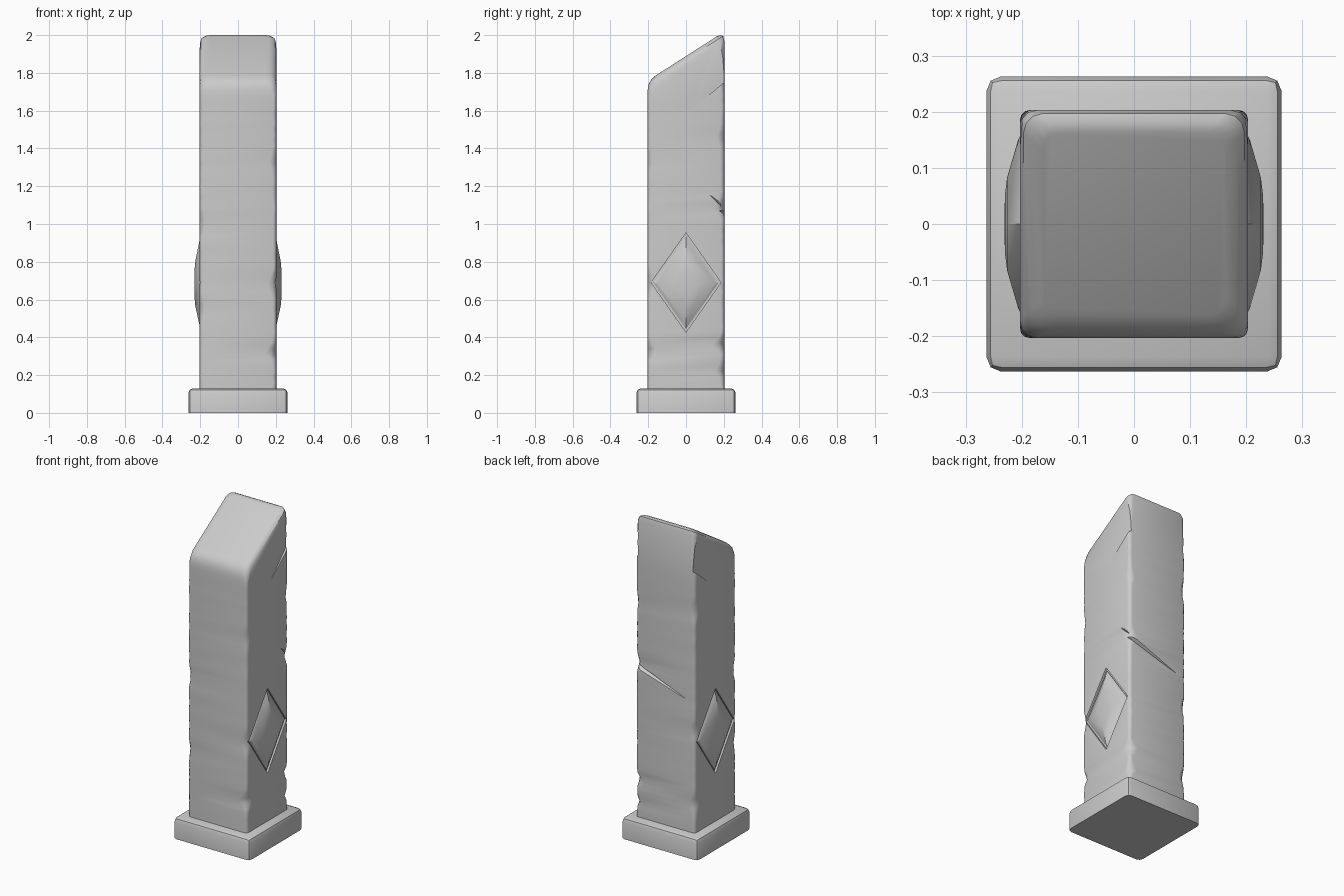
import bpy, bmesh, math, random
from mathutils import Vector

if "Cube" in bpy.data.objects:
    bpy.data.objects.remove(bpy.data.objects["Cube"])

random.seed(4)
W = 0.203                       # half width of the shaft


def make_object(name, bm):
    bmesh.ops.recalc_face_normals(bm, faces=bm.faces)
    me = bpy.data.meshes.new(name)
    bm.to_mesh(me)
    bm.free()
    ob = bpy.data.objects.new(name, me)
    bpy.context.collection.objects.link(ob)
    return ob


def activate(ob):
    bpy.ops.object.select_all(action='DESELECT')
    ob.select_set(True)
    bpy.context.view_layer.objects.active = ob


def smooth(ob, angle=35):
    activate(ob)
    bpy.ops.object.shade_smooth_by_angle(angle=math.radians(angle))


def loft(name, rings):
    bm = bmesh.new()
    loops = [[bm.verts.new(p) for p in r] for r in rings]
    n = len(rings[0])
    for a, b in zip(loops, loops[1:]):
        for i in range(n):
            bm.faces.new((a[i], a[(i + 1) % n], b[(i + 1) % n], b[i]))
    bm.faces.new(loops[0][::-1])
    bm.faces.new(loops[-1])
    return make_object(name, bm)


def carve(target, points):
    """Cut the convex hull of the points out of the target."""
    bm = bmesh.new()
    for p in points:
        bm.verts.new(p)
    bmesh.ops.convex_hull(bm, input=bm.verts)
    cutter = make_object("cutter", bm)
    cutter.hide_render = True
    mod = target.modifiers.new("carve", 'BOOLEAN')
    mod.operation, mod.solver, mod.object = 'DIFFERENCE', 'EXACT', cutter
    activate(target)
    bpy.ops.object.modifier_apply(modifier=mod.name)
    bpy.data.objects.remove(cutter)


def section(half, radii):
    """Square cross-section with its own corner radius at each corner."""
    pts = []
    for c, r in enumerate(radii):
        a0 = c * math.pi / 2
        sx, sy = [(1, 1), (-1, 1), (-1, -1), (1, -1)][c]
        for k in range(4):
            a = a0 + k * math.pi / 6
            pts.append((sx * (half - r) + r * math.cos(a),
                        sy * (half - r) + r * math.sin(a)))
    return pts


# worn edges: (corner, height, spread, extra radius)
chips = [(0, 1.08, .035, .04), (0, .36, .03, .04), (0, .22, .03, .03),
         (0, 1.45, .05, .015), (3, .32, .03, .045), (3, .68, .05, .02),
         (3, 1.33, .03, .02), (1, .3, .04, .03), (1, .75, .04, .02),
         (1, 1.5, .06, .02), (2, .55, .04, .02), (2, 1.0, .06, .02)]

# shaft with slanted, rounded top
rings = []
for i in range(54):
    z = 0.1 + 1.58 * i / 53
    radii = []
    for c in range(4):
        r = 0.016 + random.uniform(0, .008)
        for cc, zc, s, d in chips:
            if cc == c:
                r += d * math.exp(-((z - zc) / s) ** 2)
        radii.append(r)
    rings.append([(x, y, z) for x, y in section(W, radii)])
for inset, drop, r in [(0, .05, .03), (.006, .02, .035), (.02, .006, .035),
                       (.04, 0, .03)]:
    rings.append([(x, y, 1.889 + .64 * y - drop)
                  for x, y in section(W - inset, [r] * 4)])
shaft = loft("shaft", rings)

# crack running across the back from the broken corner
carve(shaft, [(.25, .24, 1.12), (.25, .24, 1.04), (.22, .175, 1.08),
              (-.14, .201, .95), (-.14, .24, .95)])
carve(shaft, [(.24, .25, 1.10), (.24, .25, 1.03), (.18, .22, 1.06),
              (.201, .13, 1.15), (.24, .13, 1.15)])

# broken facets near the top and gem sockets, on both sides
GY, GZ = 0.185, 0.263
diamond = [(GY, 0), (0, GZ), (-GY, 0), (0, -GZ)]
for s in (1, -1):
    tri = [(W + .0005, .02, 1.6), (W + .0005, .17, 2.03), (.187, .215, 1.76)]
    carve(shaft, [(s * x, y, z) for x, y, z in tri]
          + [(s * .26, y, z) for _, y, z in tri])
    carve(shaft, [(s * x, y, .69 + z) for x in (.191, .25) for y, z in diamond])
smooth(shaft)

# raised diamond gems
for s, side in ((1, "right"), (-1, "left")):
    gem = loft(side + "_gem", [
        [(s * x, y * k, .69 - .01 * (1 - k) + z * k) for y, z in diamond]
        for k, x in [(.93, .18), (.93, .195), (.82, .206), (.45, .226),
                     (.28, .230), (.05, .231)]])
    smooth(gem, 30)

# plinth with softened top and corners
bm = bmesh.new()
bmesh.ops.create_cube(bm, size=1)
for v in bm.verts:
    v.co = Vector((v.co.x * .526, v.co.y * .526, (v.co.z + .5) * .13))
upper = [e for e in bm.edges if max(v.co.z for v in e.verts) > .1]
bmesh.ops.bevel(bm, geom=upper, offset=.026, segments=2, profile=.5,
                affect='EDGES')
plinth = make_object("plinth", bm)
smooth(plinth, 40)
